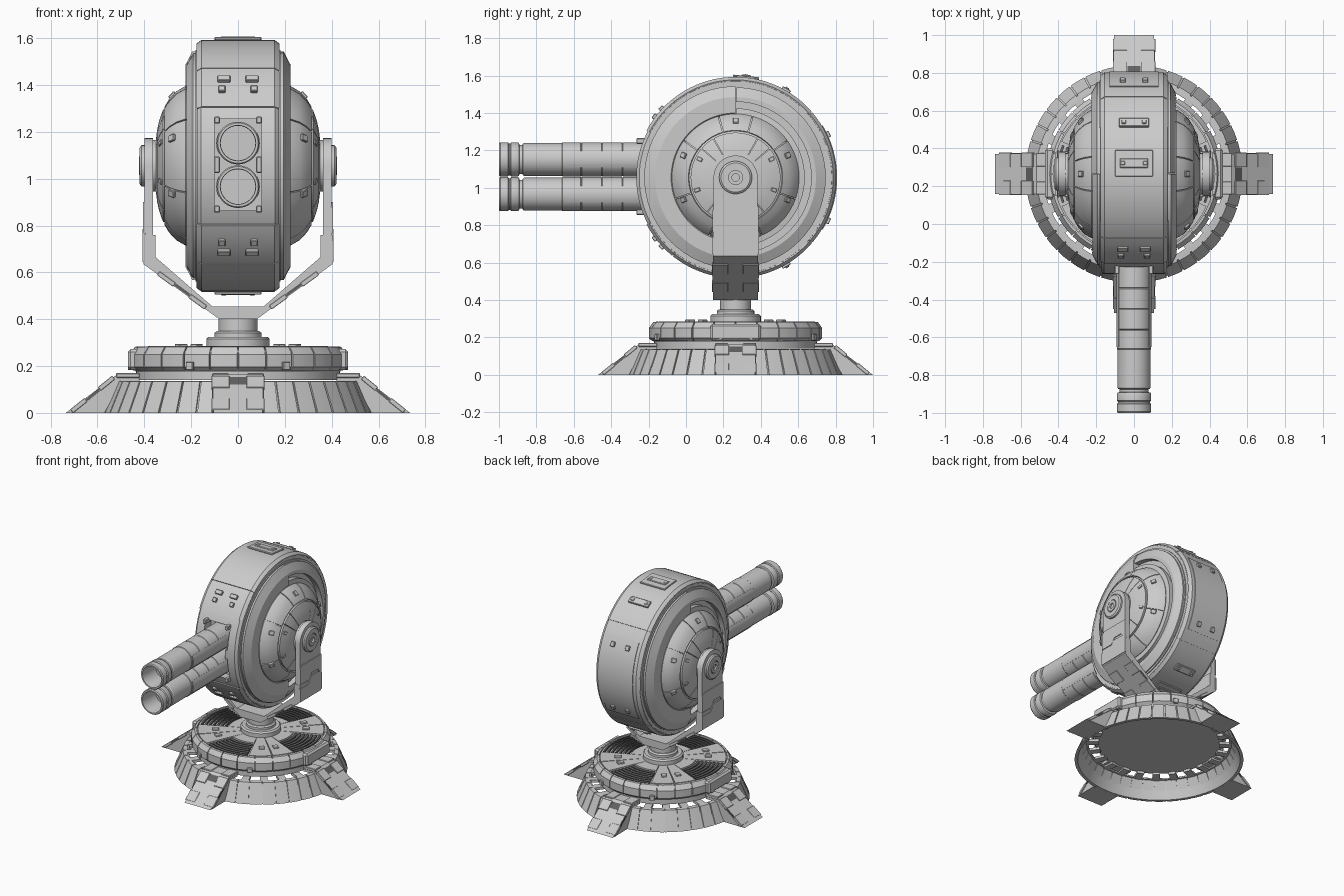
import bpy, bmesh
from math import radians, cos, sin, pi
from mathutils import Matrix, Vector

if "Cube" in bpy.data.objects:
    bpy.data.objects.remove(bpy.data.objects["Cube"])

CY, CZ = 0.265, 1.055            # pedestal axis / turret axle
T = Matrix.Translation
R = lambda deg, ax: Matrix.Rotation(radians(deg), 4, ax)
BASE = T((0, CY, 0))
# turret frame: local z -> world x, angle measured from +y up to +z
AXLE = T((0, CY, CZ)) @ Matrix(((0, 0, 1, 0), (1, 0, 0, 0), (0, 1, 0, 0), (0, 0, 0, 1)))
SIDES = [AXLE, T((0, CY, CZ)) @ R(180, 'Z') @ T((0, -CY, -CZ)) @ AXLE]

dark = bpy.data.materials.new("dark_grey")
dark.diffuse_color = (0.12, 0.12, 0.12, 1)
dark.use_nodes = True
dark.node_tree.nodes["Principled BSDF"].inputs["Base Color"].default_value = dark.diffuse_color


def revolve(bm, prof, M, a0=0, a1=360, step=5):
    """Closed (radius, height) profile swept round local z."""
    full = a1 - a0 >= 360
    n = max(1, round((a1 - a0) / step))
    rings = []
    for i in range(n if full else n + 1):
        a = radians(a0 + (a1 - a0) * i / n)
        rings.append([bm.verts.new(M @ Vector((r * cos(a), r * sin(a), h))) for r, h in prof])
    k = len(prof)
    for i in range(n):
        p, q = rings[i], rings[(i + 1) % len(rings)]
        for j in range(k):
            if prof[j][0] + prof[(j + 1) % k][0] > 0:
                bm.faces.new((p[j], p[(j + 1) % k], q[(j + 1) % k], q[j]))
    if not full:
        bm.faces.new(rings[0])
        bm.faces.new(rings[-1])


def box(bm, size, M, bev=0.0):
    vs = bmesh.ops.create_cube(bm, size=1, matrix=M @ Matrix.Diagonal((*size, 1)))['verts']
    if bev:
        es = list({e for v in vs for e in v.link_edges})
        bmesh.ops.bevel(bm, geom=es, offset=bev, segments=1, affect='EDGES')


def prism(bm, pts, depth, M):
    """2D polygon in local xy, extruded symmetrically along z."""
    a = [bm.verts.new(M @ Vector((x, y, -depth / 2))) for x, y in pts]
    b = [bm.verts.new(M @ Vector((x, y, depth / 2))) for x, y in pts]
    bm.faces.new(a)
    bm.faces.new(b)
    for i in range(len(pts)):
        j = (i + 1) % len(pts)
        bm.faces.new((a[i], a[j], b[j], b[i]))


def finish(name, bm, mat=None):
    bmesh.ops.remove_doubles(bm, verts=bm.verts, dist=1e-6)
    bmesh.ops.recalc_face_normals(bm, faces=bm.faces)
    me = bpy.data.meshes.new(name)
    bm.to_mesh(me)
    bm.free()
    ob = bpy.data.objects.new(name, me)
    bpy.context.collection.objects.link(ob)
    if mat:
        me.materials.append(mat)
    return ob


def cross_pads(pads, inlay, M, w, l):
    """Four corner pads around a dark cross."""
    for sx in (-1, 1):
        for sy in (-1, 1):
            box(pads, (w * .34, l * .34, .02), M @ T((sx * w * .33, sy * l * .33, -.01)), .002)
    box(inlay, (w * .3, l * .98, .012), M @ T((0, 0, -.013)))
    box(inlay, (w * .98, l * .3, .012), M @ T((0, 0, -.013)))


# --- Skirt ring with separate plates
bm = bmesh.new()
revolve(bm, [(.568, 0), (.51, .13), (.48, .13), (.48, .12), (.5, .12), (.553, 0)], BASE)
for i in range(40):
    revolve(bm, [(.575, 0), (.518, .135), (.49, .137), (.49, .125), (.56, .0)], BASE, i * 9 + .4, i * 9 + 8.6, 4.1)
for i in range(24):
    box(bm, (.09, .05, .018), BASE @ R(i * 15 + 7.5, 'Z') @ T((.455, 0, .127)))
finish("skirt_ring", bm)

# --- Four feet
bm, inlay = bmesh.new(), bmesh.new()
for q in range(4):
    F = BASE @ R(q * 90, 'Z')
    prism(bm, [(.735, 0), (.515, .165), (.42, .165), (.42, .13), (.5, .13), (.57, 0)], .21, F @ R(90, 'X'))
    slope = F @ Matrix(((0, -.779, .627, .627), (1, 0, 0, 0), (0, .627, .779, .087), (0, 0, 0, 1)))
    cross_pads(bm, inlay, slope, .225, .23)
    for s in (-1, 1):
        box(bm, (.1, .07, .02), F @ T((.47, s * .075, .16)), .003)
finish("feet", bm)
finish("foot_inlays", inlay, dark)

# --- Round pedestal disc
bm = bmesh.new()
revolve(bm, [(0, .14), (.435, .14), (.435, .175), (.452, .2), (.452, .26), (.435, .272), (0, .272)], BASE)
for i in range(24):
    revolve(bm, [(.425, .265), (.425, .284), (.44, .282), (.463, .25), (.463, .196), (.445, .18), (.44, .2)],
            BASE, i * 15 + .4, i * 15 + 14.6)
for q in range(4):
    revolve(bm, [(.13, .265), (.42, .265), (.42, .286), (.13, .286)], BASE, q * 90 + 24, q * 90 + 45)
    revolve(bm, [(.13, .265), (.42, .265), (.42, .286), (.13, .286)], BASE, q * 90 + 46, q * 90 + 66)
    revolve(bm, [(.13, .265), (.22, .265), (.22, .286), (.13, .286)], BASE, q * 90 - 23, q * 90 + 23)
    for d in (-9, 9):
        box(bm, (.045, .035, .014), BASE @ R(q * 90 + 45 + d, 'Z') @ T((.3, 0, .288)), .003)
    for d in (-26, 26) if q % 2 else (-11, 11):
        box(bm, (.016, .035, .035), BASE @ R(q * 90 + d, 'Z') @ T((.468, 0, .2)), .003)
for s in (-1, 1):
    box(bm, (.05, .27, .09), BASE @ T((s * .445, 0, .228)), .012)
finish("pedestal_disc", bm)
bm = bmesh.new()
for q in range(4):
    for i in range(7):
        r = .235 + i * .027
        revolve(bm, [(r, .268), (r + .014, .268), (r + .014, .28), (r, .284)], BASE, q * 90 - 22, q * 90 + 22)
finish("vent_slats", bm, dark)

# --- Swivel neck
bm = bmesh.new()
revolve(bm, [(0, .26), (.135, .26), (.135, .315), (.125, .325), (.1, .325), (.1, .342), (.09, .35), (.083, .35),
             (.083, .41), (0, .41)], BASE, step=10)
finish("swivel_neck", bm)

# --- Yoke
bm, inlay = bmesh.new(), bmesh.new()
half = [(.08, .4), (.403, .635), (.403, .76), (.352, .76), (.352, .665), (.11, .455)]
prism(bm, half + [(-x, z) for x, z in reversed(half)], .24, BASE @ R(90, 'X'))
c, s = cos(radians(36)), sin(radians(36))
for side in (0, 180):
    F = BASE @ R(side, 'Z')
    under = F @ Matrix(((0, c, s, .245), (-1, 0, 0, 0), (0, s, -c, .515), (0, 0, 0, 1)))
    cross_pads(bm, inlay, under, .25, .25)
for M in SIDES:
    arc = [(.118 * cos(pi * i / 16), .118 * sin(pi * i / 16)) for i in range(17)]
    prism(bm, arc + [(-.118, -.4), (.118, -.4)], .038, M @ T((0, 0, .381)))
    prism(bm, [(.125, -.41), (.125, -.29), (.09, -.27), (.0, -.27), (-.03, -.32), (-.125, -.32), (-.125, -.41)],
          .012, M @ T((0, 0, .402)))
    prism(bm, [(.122, -.3), (.122, -.155), (-.1, -.155), (-.122, -.175), (-.122, -.29), (-.02, -.29), (.01, -.25),
               (.08, -.25)], .008, M @ T((0, 0, .402)))
    revolve(bm, [(0, .34), (.11, .34), (.11, .365), (0, .365)], M, step=10)
    revolve(bm, [(0, .39), (.088, .39), (.088, .412), (.078, .42), (.045, .42), (.045, .412), (.04, .412),
                 (.04, .422), (.02, .422), (.02, .41), (0, .41)], M, step=10)
finish("yoke", bm)
finish("yoke_inlays", inlay, dark)

# --- Drum core with gun port cut in the front
bm = bmesh.new()
revolve(bm, [(0, -.175), (.515, -.175), (.531, -.158), (.531, .158), (.515, .175), (0, .175)], AXLE, step=4)
core = finish("drum_core", bm)
bm = bmesh.new()
box(bm, (.2, .2, .39), T((0, -.27, 1.06)))
cut = finish("gun_port_cutter", bm)
cut.hide_render = True
cut.hide_set(True)
mod = core.modifiers.new("gun_port", 'BOOLEAN')
mod.operation, mod.solver, mod.object = 'DIFFERENCE', 'EXACT', cut

# --- Drum skin plates and hatches
bm = bmesh.new()
for a0, a1 in ((129.5, 152), (41, 129), (-40, 40.5), (-128.5, -40.5), (-152, -129)):
    revolve(bm, [(.51, -.172), (.522, -.177), (.538, -.155), (.538, .155), (.522, .177), (.51, .172)], AXLE, a0, a1, 4)
revolve(bm, [(.53, -.13), (.543, -.13), (.543, .13), (.53, .13)], AXLE, -31, 31, 4)


def drum_box(a, x, size, r=.54):
    box(bm, size, AXLE @ R(a, 'Z') @ T((r, 0, x)), .003)


for f in (1, -1):
    drum_box(84 * f, 0, (.012, .14, .2))
    drum_box(84 * f, 0, (.014, .05, .15), .545)
    drum_box(60 * f, 0, (.02, .05, .16))
    for x in (-.06, .06):
        drum_box(84 * f, x, (.018, .022, .025), .546)
        drum_box(60 * f, x * .9, (.022, .022, .025), .545)
        drum_box(137 * f, x, (.024, .03, .055))
        drum_box(143 * f, x * 1.15, (.024, .03, .03))
        drum_box(25 * f, x, (.02, .035, .03), .546)
finish("drum_plates", bm)

# --- Side rings: half plain cover, half with a groove
bm = bmesh.new()
for M in SIDES:
    revolve(bm, [(.32, .16), (.495, .16), (.495, .182), (.32, .182)], M)
    revolve(bm, [(.335, .17), (.488, .17), (.488, .195), (.43, .225), (.345, .225), (.335, .215)], M, 90, 270)
    revolve(bm, [(.405, .17), (.482, .17), (.482, .192), (.43, .22), (.405, .22)], M, -89.5, 89.5)
    revolve(bm, [(.335, .17), (.37, .17), (.37, .215), (.335, .22)], M, -89.5, 89.5)
finish("side_rings", bm)

# --- Domes with raised panels
bm = bmesh.new()
outer = [(.33, .2), (.34, .225), (.318, .263), (.285, .294), (.252, .314), (.245, .295)]
inner = [(.24, .3), (.24, .32), (.195, .336), (.155, .345), (.115, .35), (.115, .335)]
for M in SIDES:
    revolve(bm, [(0, .17), (.33, .17), (.332, .222), (.312, .256), (.28, .286), (.245, .306), (.19, .328),
                 (.12, .343), (0, .347)], M)
    for a0, a1 in ((-65, -20), (-19, 35), (36, 74), (75, 105), (106, 144), (145, 199), (200, 245), (246, 294)):
        revolve(bm, outer, M, a0, a1)
    for a0, a1 in ((-50, 40), (41, 60), (61, 119), (120, 139), (140, 230), (231, 309)):
        revolve(bm, inner, M, a0, a1)
    for a in (90, 157, 23, 203, -23):
        box(bm, (.035, .03, .016), M @ R(a, 'Z') @ T((.302, 0, .281)) @ R(43, 'Y'), .003)
    for a in (27, 153, 198, -18):
        box(bm, (.03, .02, .012), M @ R(a, 'Z') @ T((.215, 0, .33)) @ R(20, 'Y'), .002)
finish("domes", bm)

# --- Twin barrels, bored out at the muzzle
bm = bmesh.new()
for z in (1.152, .966):
    prof = [(0, .15), (.091, .15)]
    for h in (.34, .45, .56):
        prof += [(.091, h - .003), (.088, h), (.091, h + .003)]
    prof += [(.091, .66), (.088, .664), (.088, .865), (.084, .872), (.077, .875), (.077, .89), (.088, .893),
             (.091, .9), (.091, .935), (.085, .94), (.085, .947), (.091, .952), (.091, .993), (.086, 1.0),
             (.076, 1.0), (.074, .99), (.074, .85), (0, .85)]
    M = T((0, 0, z)) @ R(90, 'X')
    revolve(bm, prof, M, step=9)
    # cut-away collar on the flanks of each sleeve
    for a in (0, 180):
        revolve(bm, [(.08, .25), (.0935, .25), (.0935, .65), (.08, .65)], M, a - 28, a + 28, 7)
finish("barrels", bm)

# --- Gun port corner fillers
bm = bmesh.new()
for sx in (-1, 1):
    for z in (1.25, 1.06, .87):
        box(bm, (.025, .08, .03 if z != 1.06 else .07), T((sx * .09, -.225, z)), .004)
finish("gun_port_frame", bm)

# --- Shading
for ob in bpy.context.collection.objects:
    ob.select_set(ob is not cut)
bpy.context.view_layer.objects.active = core
bpy.ops.object.shade_smooth_by_angle(angle=radians(25))
